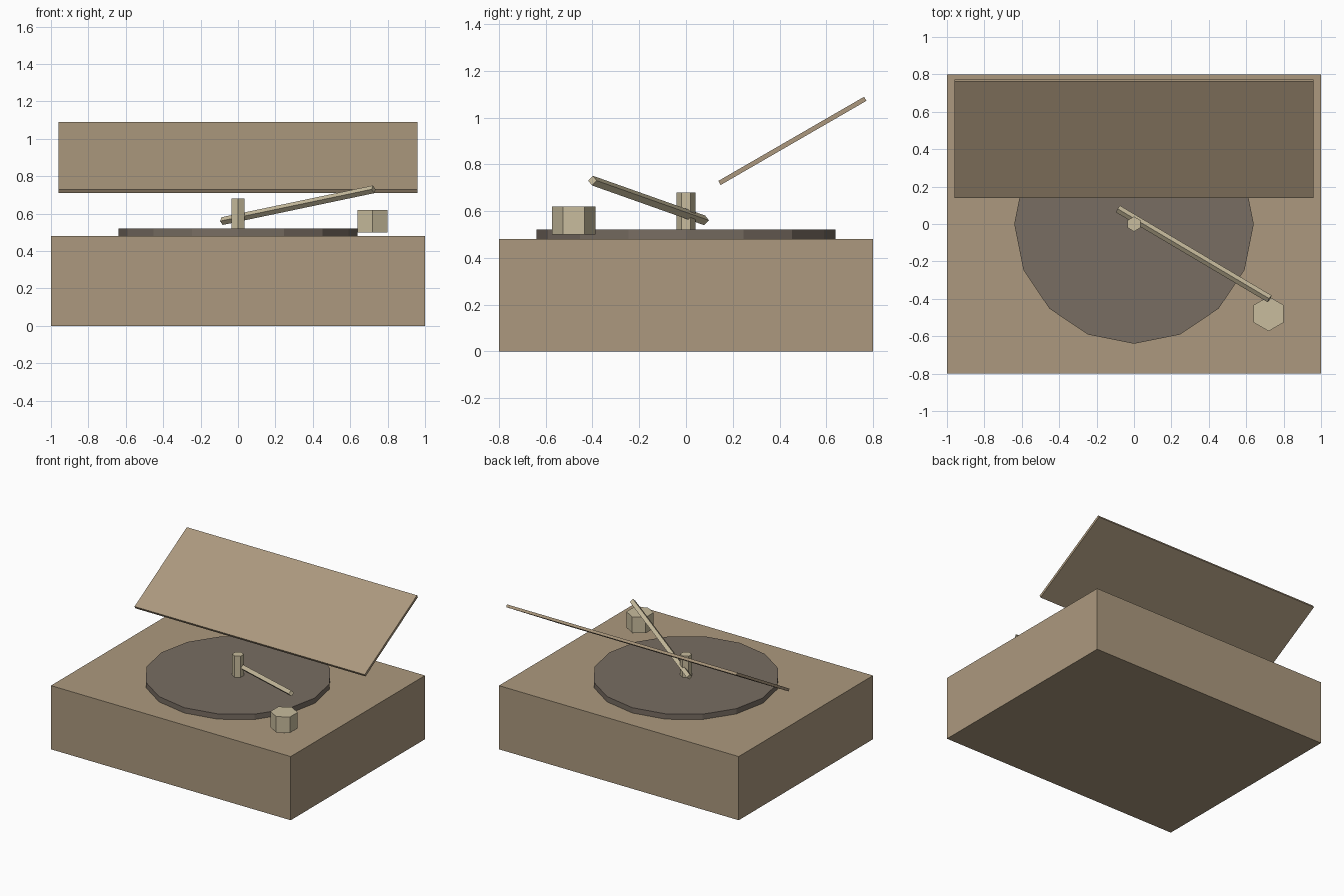
import bpy
from math import radians
from mathutils import Vector

cube = bpy.data.objects.get("Cube")
if cube:
    bpy.data.objects.remove(cube, do_unlink=True)


def material(name, rgb):
    """Flat material from 0-255 display values, stored as linear."""
    color = [((c / 255 + 0.055) / 1.055) ** 2.4 for c in rgb] + [1.0]
    mat = bpy.data.materials.new(name)
    mat.use_nodes = True
    mat.diffuse_color = color
    bsdf = mat.node_tree.nodes["Principled BSDF"]
    bsdf.inputs["Base Color"].default_value = color
    bsdf.inputs["Roughness"].default_value = 0.8
    return mat


wood = material("tan wood", (172, 153, 126))
dark = material("dark grey brown", (120, 109, 98))
pale = material("pale beige", (200, 188, 157))


def finish(name, mat):
    obj = bpy.context.object
    obj.name = name
    obj.data.materials.append(mat)
    return obj


def box(name, mat, center, size, tilt=0):
    bpy.ops.mesh.primitive_cube_add(size=1, location=center)
    obj = finish(name, mat)
    obj.scale = size
    obj.rotation_euler.x = radians(tilt)
    return obj


def prism(name, mat, start, end, radius, sides):
    """Faceted rod between two points."""
    start, end = Vector(start), Vector(end)
    axis = end - start
    bpy.ops.mesh.primitive_cylinder_add(
        vertices=sides, radius=radius, depth=axis.length, location=(start + end) / 2)
    obj = finish(name, mat)
    # upright parts keep their default orientation
    if axis.xy.length > 0:
        obj.rotation_euler = axis.to_track_quat('Z', 'Y').to_euler()
    return obj


# Cabinet and raised lid
box("cabinet", wood, (0, 0, 0.24), (2, 1.6, 0.48))
box("lid", wood, (0, 0.455, 0.90), (1.92, 0.72, 0.02), tilt=30)

# Platter with its centre spindle
prism("platter", dark, (0, 0, 0.48), (0, 0, 0.52), 0.64, 16)
prism("spindle", pale, (0, 0, 0.52), (0, 0, 0.68), 0.04, 6)

# Control knob and slanted arm
prism("knob", pale, (0.72, -0.48, 0.50), (0.72, -0.48, 0.62), 0.093, 6)
prism("arm", pale, (-0.085, 0.08, 0.56), (0.725, -0.40, 0.73), 0.021, 4)
